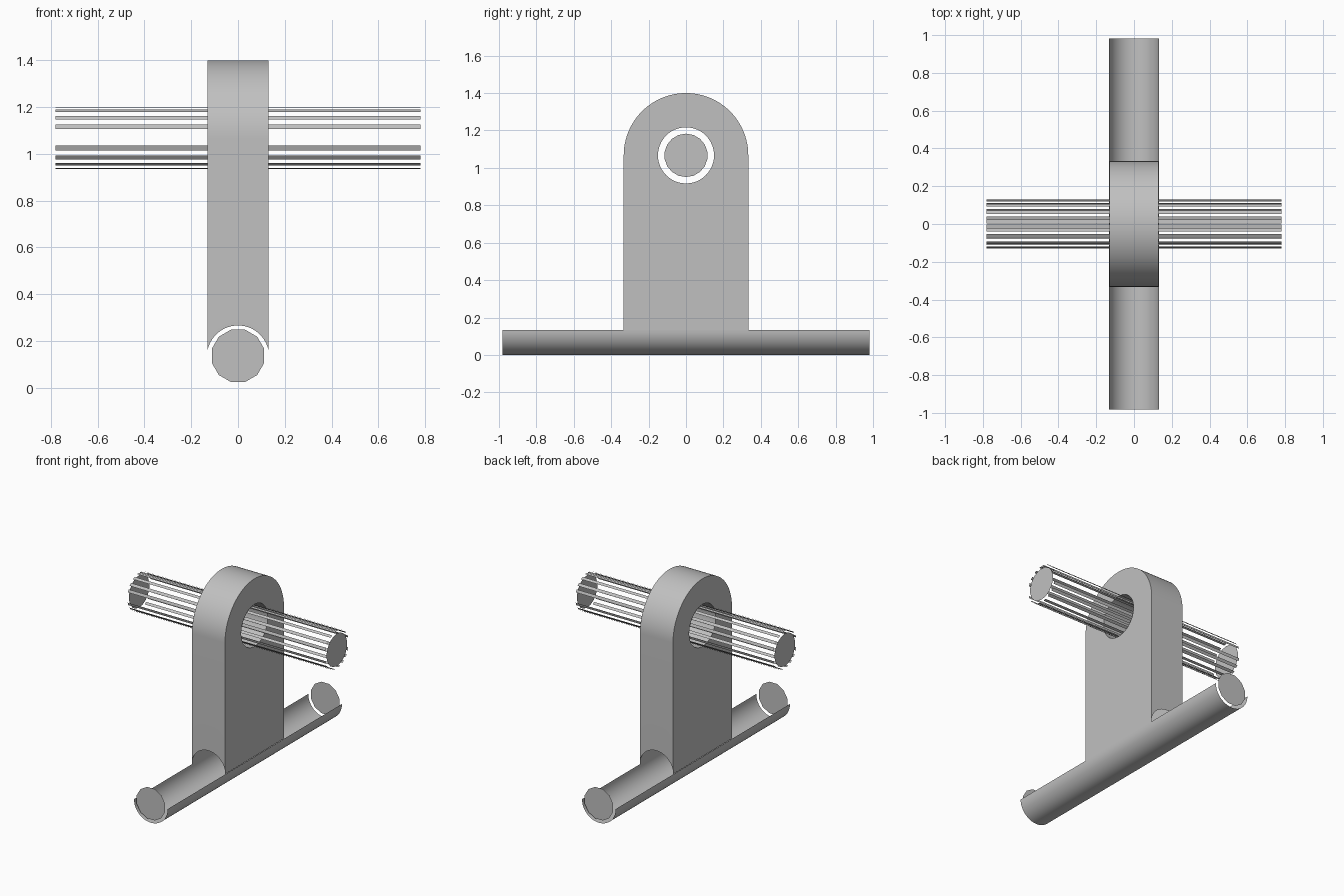
import bpy
import bmesh
from math import sin, cos, pi, radians, asin
from mathutils import Vector

cube = bpy.data.objects.get("Cube")
if cube:
    bpy.data.objects.remove(cube)

grey = bpy.data.materials.new("plain grey")
grey.use_nodes = True
colour = (0.53, 0.53, 0.53, 1)
grey.diffuse_color = colour
grey.node_tree.nodes["Principled BSDF"].inputs["Base Color"].default_value = colour

HALF = 0.13      # half thickness of the upright
WIDE = 0.333     # half width of the upright
PIN_Z = 1.067    # height of the pin and its hole
ROD = 0.133      # radius of both rods
CAP = 0.116      # radius of the loose end discs
FOOT = 0.982     # half length of the foot
PIN = 0.78       # half length of the pin


def arc(radius, height, start, end, steps):
    """Points (across, z) on an arc, angles in degrees."""
    angles = [radians(start + (end - start) * i / steps) for i in range(steps + 1)]
    return [(radius * cos(a), height + radius * sin(a)) for a in angles]


def place(axis, along, point):
    across, z = point
    return Vector((along, across, z)) if axis == "x" else Vector((across, along, z))


def sheet(bm, axis, half, points):
    """Sweep an open line of points along an axis."""
    rows = [[bm.verts.new(place(axis, s * half, p)) for p in points] for s in (-1, 1)]
    for i in range(len(points) - 1):
        bm.faces.new((rows[0][i], rows[0][i + 1], rows[1][i + 1], rows[1][i]))


def plate(bm, axis, along, *loops):
    """Fill an outline, with further loops as holes."""
    edges = []
    for loop in loops:
        verts = [bm.verts.new(place(axis, along, p)) for p in loop]
        edges += [bm.edges.new((v, verts[i - 1])) for i, v in enumerate(verts)]
    normal = place(axis, 1 if along > 0 else -1, (0, 0))
    bmesh.ops.triangle_fill(bm, edges=edges, use_beauty=True, normal=normal)


def finish(bm, name):
    bmesh.ops.remove_doubles(bm, verts=bm.verts, dist=0.0002)
    bmesh.ops.recalc_face_normals(bm, faces=bm.faces)
    mesh = bpy.data.meshes.new(name)
    bm.to_mesh(mesh)
    bm.free()
    mesh.materials.append(grey)
    obj = bpy.data.objects.new(name, mesh)
    bpy.context.collection.objects.link(obj)
    bpy.ops.object.select_all(action="DESELECT")
    obj.select_set(True)
    bpy.context.view_layer.objects.active = obj
    bpy.ops.object.shade_smooth_by_angle(angle=radians(30))


# Hollow upright with a round top, a pin hole and arched openings over the foot
bm = bmesh.new()
crown = arc(WIDE, PIN_Z, 0, 180, 48)
hole = arc(0.15, PIN_Z, 0, 360, 48)
tilt = asin((ROD ** 2 - HALF ** 2) ** 0.5 / ROD) * 180 / pi
arch = arc(ROD, ROD, 180 - tilt, tilt, 24)
for side in (-1, 1):
    plate(bm, "x", side * HALF, crown + [(-WIDE, ROD), (WIDE, ROD)], hole[:-1])
    plate(bm, "y", side * WIDE, [(HALF, PIN_Z), (-HALF, PIN_Z)] + arch)
sheet(bm, "x", HALF, crown)
sheet(bm, "x", HALF, hole)
finish(bm, "upright")

# Foot: open half-round trough
bm = bmesh.new()
sheet(bm, "y", FOOT, arc(ROD, ROD, 180, 360, 32))
finish(bm, "foot_trough")

# Pin: thin slats around a circle, the same on both sides
bm = bmesh.new()
for start in (17.5, 36.5, 58, 80, -23, -43, -62, -82):
    slat = arc(ROD, PIN_Z, start, start + 9, 1)
    sheet(bm, "x", PIN, slat)
    sheet(bm, "x", PIN, [(-y, z) for y, z in slat])
finish(bm, "pin_slats")

# Loose end discs of the foot and the pin
for side, word in ((-1, "first"), (1, "second")):
    for axis, along, height, sides, name in (("y", FOOT, ROD + 0.003, 12, "foot"),
                                             ("x", PIN, PIN_Z, 18, "pin")):
        bm = bmesh.new()
        turn = 180 / sides
        plate(bm, axis, side * along, arc(CAP, height, turn, 360 + turn, sides)[:-1])
        finish(bm, f"{name}_end_disc_{word}")
